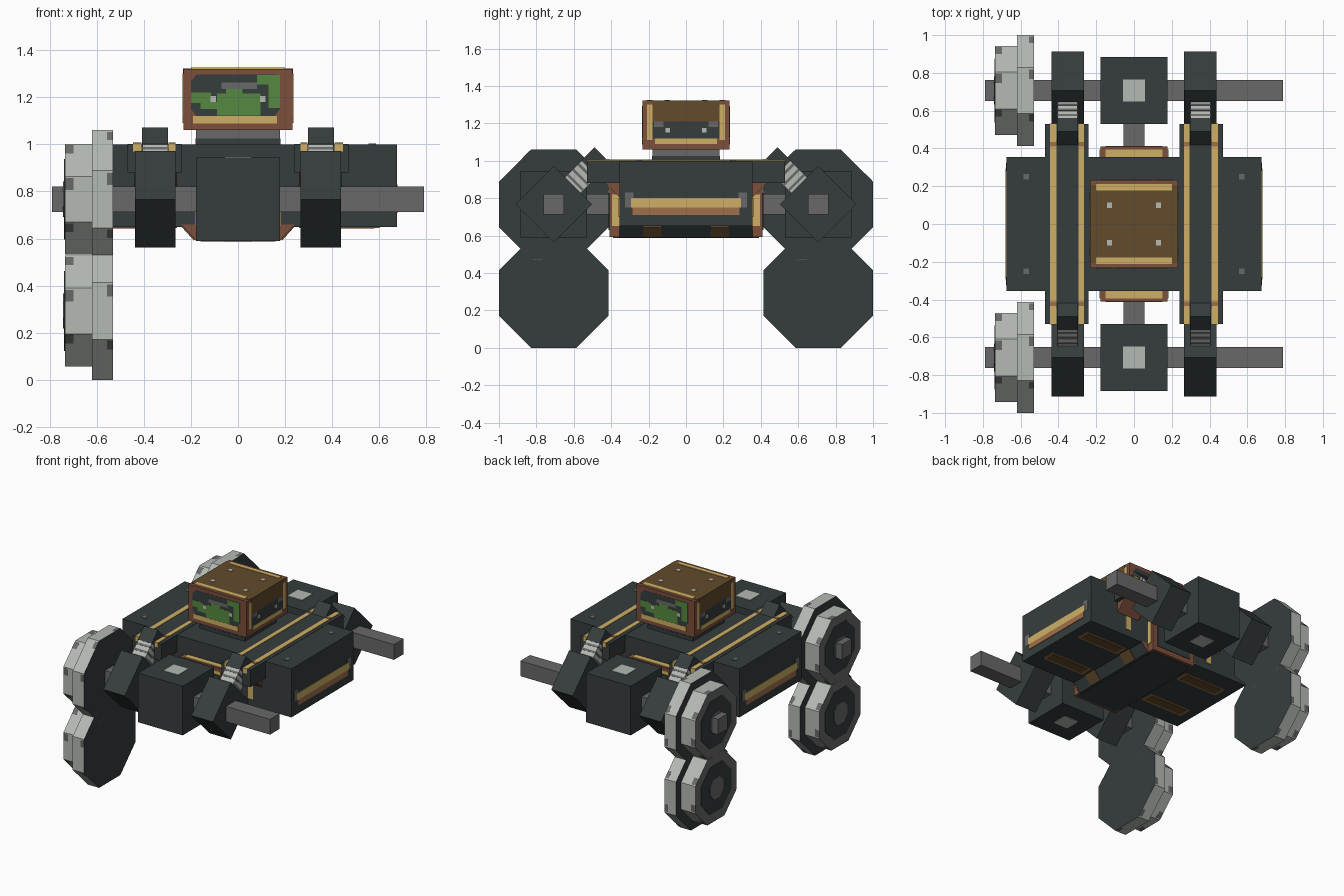
import bpy, bmesh, math
from mathutils import Matrix, Vector

if "Cube" in bpy.data.objects:
    bpy.data.objects.remove(bpy.data.objects["Cube"])


def material(name, rgb):
    m = bpy.data.materials.new(name)
    m.diffuse_color = (*rgb, 1)
    m.use_nodes = True
    m.node_tree.nodes["Principled BSDF"].inputs["Base Color"].default_value = m.diffuse_color
    return m


SLATE = material("dark slate", (.037, .047, .047))
GREY = material("mid grey", (.14, .14, .14))
LIGHT = material("light grey", (.46, .49, .45))
RUST = material("rust", (.205, .078, .045))
COPPER = material("copper", (.35, .16, .07))
YELLOW = material("yellow", (.62, .43, .13))
BROWN = material("brown", (.125, .069, .024))
GREEN = material("green", (.091, .25, .05))


def finish(name, bm, mats):
    bmesh.ops.recalc_face_normals(bm, faces=bm.faces)
    me = bpy.data.meshes.new(name)
    bm.to_mesh(me)
    bm.free()
    for m in mats:
        me.materials.append(m)
    ob = bpy.data.objects.new(name, me)
    bpy.context.collection.objects.link(ob)
    return ob


def box(name, mat, centre, size, tilt=0.0, offset=(0, 0, 0)):
    """Box turned about x by tilt, with offset measured along its own axes."""
    bm = bmesh.new()
    bmesh.ops.create_cube(bm, size=1, matrix=Matrix.Translation(centre)
                          @ Matrix.Rotation(tilt, 4, 'X')
                          @ Matrix.Translation(offset) @ Matrix.Diagonal((*size, 1)))
    return finish(name, bm, [mat])


def span(name, mat, x, y, z):
    """Box between pairs of limits."""
    lims = (x, y, z)
    return box(name, mat, [(a + b) / 2 for a, b in lims], [abs(b - a) for a, b in lims])


def prism(name, pts, axis, a, b, mats, rule=None):
    """Extrude a 2D outline along x or y; rule picks a material from the normal."""
    bm = bmesh.new()

    def at(p, t):
        return bm.verts.new((t, *p) if axis == 'x' else (p[0], t, p[1]))
    lo, hi = [at(p, a) for p in pts], [at(p, b) for p in pts]
    bm.faces.new(lo)
    bm.faces.new(hi)
    for i in range(len(pts)):
        j = (i + 1) % len(pts)
        bm.faces.new((lo[i], lo[j], hi[j], hi[i]))
    bmesh.ops.recalc_face_normals(bm, faces=bm.faces)
    if rule:
        for f in bm.faces:
            f.material_index = rule(f.normal)
    return finish(name, bm, mats)


def octagon(y, z, apothem):
    r = apothem / math.cos(math.pi / 8)
    return [(y + r * math.cos((k + .5) * math.pi / 4),
             z + r * math.sin((k + .5) * math.pi / 4)) for k in range(8)]


AY, AZ = .707, .767   # axle position
E = .004              # plate thickness

# Main body and sloped keel with rust ends
span("body", SLATE, (-.675, .675), (-.355, .355), (.65, 1.0))
prism("keel", [(-.24, .66), (-.178, .59), (.178, .59), (.24, .66)], 'y', -.356, .356,
      [SLATE, RUST], lambda n: int(abs(n.y) > .5))
span("centre_hull", RUST, (-.178, .178), (-.41, .41), (.592, .88))
span("keel_plate", SLATE, (-.16, .16), (-.39, .39), (.588, .6))

for s in (-1, 1):
    # Hull end trim
    span("hull_top_trim", YELLOW, (-.15, .15), (s * .355, s * .395), (.87, .884))
    span("hull_end_panel", SLATE, (-.14, .14), (s * .40, s * .414), (.63, .83))
    span("hull_end_trim", YELLOW, (-.15, .15), (s * .40, s * .414), (.835, .86))
    for t in (-1, 1):
        span("hull_side_trim", YELLOW, (t * .17, t * .182), (s * .355, s * .395), (.65, .82))
        # Body underside strips and keel patches
        span("underside_strip", COPPER, (t * .26, t * .60), (s * .13, s * .23), (.646, .66))
        span("underside_strip_core", BROWN, (t * .28, t * .58), (s * .145, s * .215), (.643, .66))
        span("body_bolt", GREY, (t * .555, t * .585), (s * .235, s * .265), (.99, 1.0 + E))
        prism("keel_patch", [(t * .236, .658), (t * .182, .598), (t * .187, .592), (t * .243, .654)],
              'y', s * .13, s * .23, [BROWN])
        span("side_strip_end", GREY, (s * .67, s * (.675 + E / 2)), (t * .28, t * .325), (.75, .83))
    # Body side strips
    span("side_strip_upper", YELLOW, (s * .67, s * (.675 + E)), (-.295, .295), (.75, .80))
    span("side_strip_lower", COPPER, (s * .67, s * (.675 + E)), (-.285, .285), (.71, .75))
    # Long rails with yellow edge strips
    span("rail", SLATE, (s * .24, s * .47), (-.53, .53), (.88, 1.002))
    for x0, x1 in ((.265, .295), (.41, .445)):
        span("rail_strip", YELLOW, (s * x0, s * x1), (-.532, .532), (.97, 1.002 + E))
        for t in (-1, 1):
            span("rail_strip_patch", COPPER, (s * x0, s * x1), (t * .41, t * .435), (.99, 1.009))

# Drive train and suspension, front and back
for s in (-1, 1):
    span("axle", GREY, (-.79, .79), (s * AY - .055, s * AY + .055), (AZ - .055, AZ + .055))
    span("drive_shaft", GREY, (-.055, .055), (s * .40, s * .55), (AZ - .055, AZ + .055))
    span("gearbox", SLATE, (-.178, .178), (s * .53, s * .885), (.59, .945))
    span("gearbox_cap", LIGHT, (-.058, .058), (s * AY - .058, s * AY + .058),
         (.59 - E, .945 + E))
    tilt = s * math.pi / 4      # local z leans towards the body
    for t in (-1, 1):
        c = (t * .352, s * AY, AZ)
        box("suspension_block", SLATE, c, (.172, .29, .29), tilt)
        box("spring", LIGHT, c, (.108, .12, .16), tilt, (0, 0, .20))
        for d in (.165, .205, .245):
            box("spring_band", GREY, c, (.112, .124, .014), tilt, (0, 0, d))
        box("spring_mount", SLATE, c, (.11, .124, .10), tilt, (0, 0, .32))
        # Gusset under the rail end
        prism("rail_gusset", [(s * .35, .88), (s * .43, .88), (s * .35, .80)], 'x',
              t * .26, t * .44, [RUST])
        span("gusset_trim", YELLOW, (t * .33, t * .37), (s * .35, s * .36), (.70, .80))

# Stacked octagonal wheels on the left side
for s in (-1, 1):
    for z in (AZ, .293):
        y = s * AY
        prism("wheel_inner", octagon(y, z, .293), 'x', -.62, -.53, [LIGHT, SLATE],
              lambda n: int(abs(n.x) > .5))
        prism("wheel_outer", octagon(y, z, .235), 'x', -.735, -.61, [LIGHT, GREY],
              lambda n: int(abs(n.x) > .5))
        prism("wheel_recess", octagon(y, z, .17), 'x', -.738, -.73, [SLATE])
        prism("wheel_hub", octagon(y, z, .075), 'x', -.742, -.73, [GREY])
        # Worn patches on the treads
        for k in range(8):
            for a, x, w in ((.293, -.543, .026), (.235, -.717, .036)):
                box("tread_patch", GREY, (x, y, z), (w, .05, .004), k * math.pi / 4,
                    (0, .38 * a - .025, a - .0015))

# Neck and head
span("neck", GREY, (-.178, .178), (-.178, .178), (.99, 1.07))
span("neck_base", SLATE, (-.181, .181), (-.181, .181), (.99, 1.025))
span("head", RUST, (-.232, .232), (-.232, .232), (1.06, 1.321))
span("head_roof", BROWN, (-.232, .232), (-.205, .205), (1.31, 1.323))
for s in (-1, 1):
    span("roof_trim", YELLOW, (-.2, .2), (s * .178, s * .212), (1.31, 1.326))
    for t in (-1, 1):
        span("roof_bolt", LIGHT, (s * .13 - .014, s * .13 + .014),
             (t * .1 - .014, t * .1 + .014), (1.31, 1.326))

    # Side faces: upper panel, window, trim
    def side(name, mat, y, z, h):
        span(name, mat, (s * .225, s * (.232 + h)), y, z)
    side("side_panel", BROWN, (-.182, .182), (1.21, 1.323), .002)
    side("side_window", SLATE, (-.182, .182), (1.118, 1.21), .002)
    side("side_sill", YELLOW, (-.165, .165), (1.09, 1.118), .003)
    for t in (-1, 1):
        side("side_trim", YELLOW, (t * .18, t * .208), (1.11, 1.30), .003)
        side("window_glint", GREY, (t * .12, t * .17), (1.18, 1.21), .003)
        side("window_light", LIGHT, (t * .085, t * .11), (1.15, 1.175), .003)

    # Display on front and back
    def show(name, mat, u, z, h):
        span(name, mat, (-s * u[0], -s * u[1]), (s * .225, s * (.232 + h)), z)
    prism("screen", [(-.2, 1.15), (-.175, 1.12), (.155, 1.12), (.178, 1.15), (.178, 1.27),
                     (.155, 1.296), (-.175, 1.296), (-.2, 1.27)] if s < 0 else
          [(.2, 1.15), (.175, 1.12), (-.155, 1.12), (-.178, 1.15), (-.178, 1.27),
           (-.155, 1.296), (.175, 1.296), (.2, 1.27)], 'y', s * .225, s * .233, [SLATE])
    show("screen_sill", YELLOW, (-.19, .165), (1.088, 1.12), .002)
    for u, z in (((-.09, .095), (1.122, 1.215)), ((-.2, -.115), (1.175, 1.22)),
                 ((-.16, -.08), (1.15, 1.18)), ((-.05, .02), (1.21, 1.235)),
                 ((.08, .178), (1.255, 1.294)), ((.13, .178), (1.155, 1.26))):
        show("screen_green", GREEN, u, z, .0025)
    show("screen_grey", GREY, (-.07, .08), (1.235, 1.262), .003)
    for u in (-.105, .105):
        show("screen_light", LIGHT, (u - .012, u + .012), (1.18, 1.205), .003)
